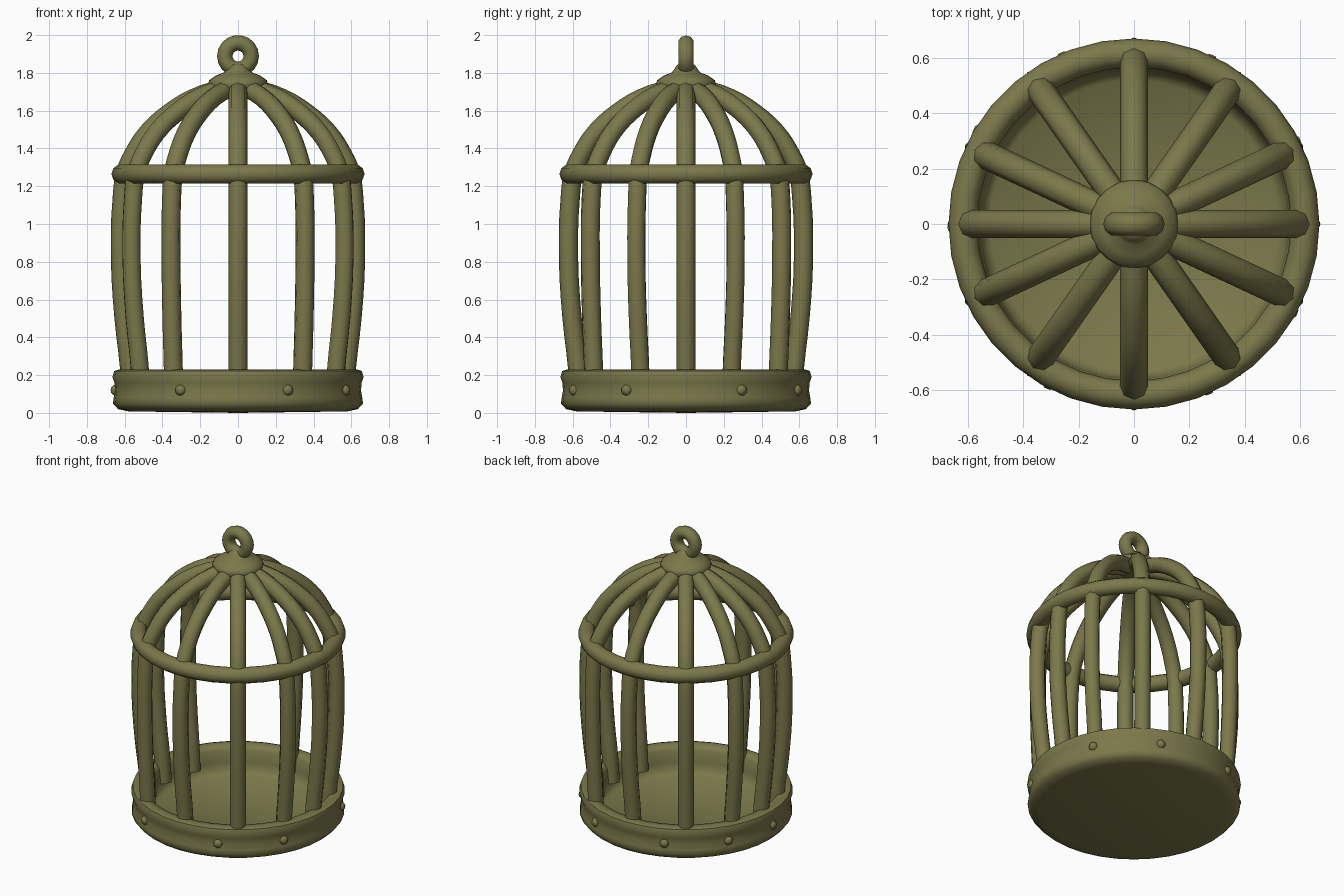
import bpy, math
from math import radians, cos, sin, pi

if "Cube" in bpy.data.objects:
    bpy.data.objects.remove(bpy.data.objects["Cube"])

mat = bpy.data.materials.new("olive_metal")
mat.diffuse_color = (0.2, 0.19, 0.07, 1)
mat.use_nodes = True
mat.node_tree.nodes["Principled BSDF"].inputs["Base Color"].default_value = mat.diffuse_color


def finish(ob, name, angle=50):
    ob.name = name
    ob.data.materials.clear()
    ob.data.materials.append(mat)
    bpy.ops.object.select_all(action='DESELECT')
    ob.select_set(True)
    bpy.context.view_layer.objects.active = ob
    bpy.ops.object.shade_smooth_by_angle(angle=radians(angle))
    return ob


def lathe(name, profile, n=32, angle=50):
    """Revolve (radius, z) points; radius 0 ends close at a single pole."""
    verts, rings, faces = [], [], []
    for r, z in profile:
        count = 1 if r == 0 else n
        rings.append(range(len(verts), len(verts) + count))
        verts += [(r * cos(2 * pi * i / n), r * sin(2 * pi * i / n), z)
                  for i in range(count)]
    for a, b in zip(rings, rings[1:]):
        for i in range(n):
            j = (i + 1) % n
            if len(a) == 1:
                faces.append((a[0], b[j], b[i]))
            elif len(b) == 1:
                faces.append((a[i], a[j], b[0]))
            else:
                faces.append((a[i], a[j], b[j], b[i]))
    me = bpy.data.meshes.new(name)
    me.from_pydata(verts, [], faces)
    ob = bpy.data.objects.new(name, me)
    bpy.context.collection.objects.link(ob)
    return finish(ob, name, angle)


def bar_mesh(path, radius):
    """Smooth tube through (radius, z) points in the xz plane."""
    cu = bpy.data.curves.new("bar_path", 'CURVE')
    cu.dimensions = '3D'
    cu.bevel_depth = radius
    cu.bevel_resolution = 2
    cu.use_fill_caps = True
    cu.resolution_u = 3
    sp = cu.splines.new('BEZIER')
    sp.bezier_points.add(len(path) - 1)
    for p, (r, z) in zip(sp.bezier_points, path):
        p.co = (r, 0, z)
        p.handle_left_type = p.handle_right_type = 'AUTO'
    tmp = bpy.data.objects.new("bar_path", cu)
    bpy.context.collection.objects.link(tmp)
    bpy.context.view_layer.update()
    dg = bpy.context.evaluated_depsgraph_get()
    me = bpy.data.meshes.new_from_object(tmp.evaluated_get(dg))
    bpy.data.objects.remove(tmp)
    return me


# Base tray: raised rim with a slightly pinched outer wall and a sunken floor
lathe("base_tray", [(0, 0.0), (0.58, 0.008), (0.635, 0.02), (0.662, 0.05),
                    (0.658, 0.08), (0.651, 0.12), (0.655, 0.16), (0.665, 0.19),
                    (0.655, 0.222), (0.63, 0.23), (0.585, 0.225), (0.567, 0.20),
                    (0.56, 0.12), (0.55, 0.07), (0.52, 0.045), (0, 0.04)], 36)

# Twelve bars bulging up and curving into the dome; diagonal ones are straighter
dome = [(0.612, 1.15), (0.595, 1.27), (0.552, 1.37), (0.475, 1.485),
        (0.365, 1.585), (0.23, 1.667), (0.09, 1.715)]
curved = bar_mesh([(0.565, 0.10), (0.575, 0.25), (0.603, 0.5), (0.622, 0.82)] + dome, 0.051)
straight = bar_mesh([(0.592, 0.10), (0.598, 0.25), (0.61, 0.5), (0.618, 0.82)] + dome, 0.051)
angles = sorted({s for a in (0, 25, 55, 90)
                 for s in (a, 180 - a, 180 + a, (360 - a) % 360)})
for k, a in enumerate(angles):
    diagonal = a % 180 in (55, 125)
    ob = bpy.data.objects.new("bar", (straight if diagonal else curved).copy())
    bpy.context.collection.objects.link(ob)
    ob.rotation_euler.z = radians(a)
    finish(ob, f"bar_{k + 1}")

# Hoop around the bars
bpy.ops.mesh.primitive_torus_add(location=(0, 0, 1.265), major_radius=0.618,
                                 minor_radius=0.052, major_segments=36, minor_segments=10)
finish(bpy.context.object, "hoop")

# Crown cap with a small collar
lathe("crown_cap", [(0, 1.70), (0.12, 1.70), (0.15, 1.715), (0.16, 1.74),
                    (0.152, 1.762), (0.115, 1.787), (0.075, 1.802), (0.062, 1.82),
                    (0.045, 1.845), (0, 1.85)], 20)

# Hanging ring, a little thicker front to back
bpy.ops.mesh.primitive_torus_add(location=(0, 0, 1.889), rotation=(pi / 2, 0, 0),
                                 major_radius=0.07, minor_radius=0.041,
                                 major_segments=18, minor_segments=10)
bpy.context.object.scale.z = 1.05
finish(bpy.context.object, "hanging_ring")

# Rivets on the tray wall
for k, a in enumerate((27, 65, 113, 149, 181, 242, 294, 331)):
    t = radians(a)
    bpy.ops.mesh.primitive_uv_sphere_add(segments=8, ring_count=6, radius=0.03,
                                         location=(0.645 * cos(t), 0.645 * sin(t), 0.12))
    finish(bpy.context.object, f"rivet_{k + 1}")
